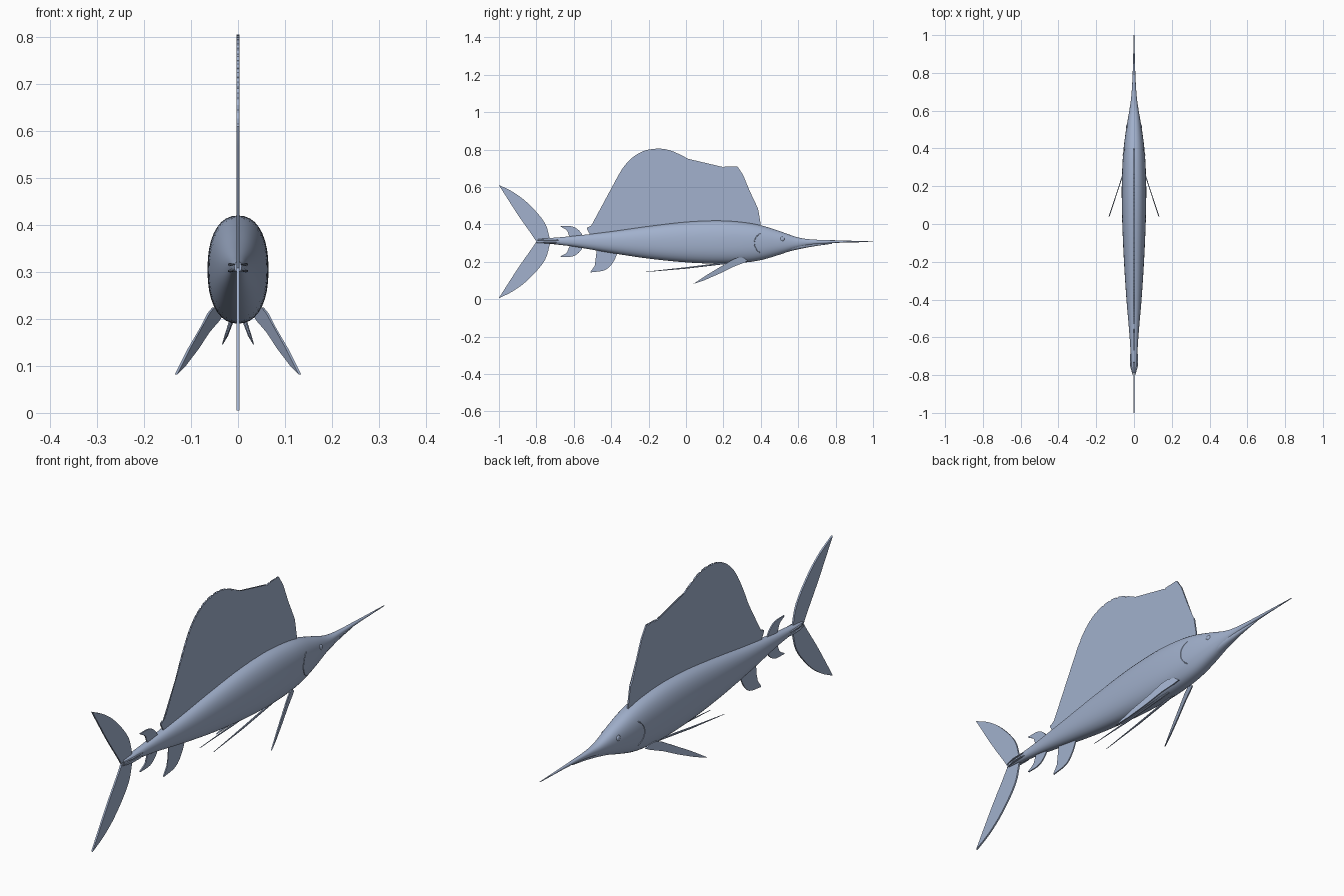
import bpy, bmesh, math
from mathutils import Vector

cube = bpy.data.objects.get("Cube")
if cube:
    bpy.data.objects.remove(cube)

mat = bpy.data.materials.new("slate_blue")
mat.use_nodes = True
COLOR = (0.36, 0.44, 0.61, 1)
mat.diffuse_color = COLOR
mat.node_tree.nodes["Principled BSDF"].inputs["Base Color"].default_value = COLOR


def finish(name, bm, angle=40):
    bmesh.ops.recalc_face_normals(bm, faces=bm.faces[:])
    me = bpy.data.meshes.new(name)
    bm.to_mesh(me)
    bm.free()
    me.materials.append(mat)
    ob = bpy.data.objects.new(name, me)
    bpy.context.collection.objects.link(ob)
    bpy.ops.object.select_all(action='DESELECT')
    ob.select_set(True)
    bpy.context.view_layer.objects.active = ob
    bpy.ops.object.shade_smooth_by_angle(angle=math.radians(angle))
    return ob


def smooth(points, steps):
    """Catmull-Rom curve through the points."""
    pts = [Vector(p) for p in points]
    pts = [pts[0] * 2 - pts[1]] + pts + [pts[-1] * 2 - pts[-2]]
    out = []
    for a, b, c, d in zip(pts, pts[1:], pts[2:], pts[3:]):
        for i in range(steps):
            t = i / steps
            out.append(0.5 * (2 * b + (c - a) * t + (2 * a - 5 * b + 4 * c - d) * t * t
                              + (3 * b - a - 3 * c + d) * t ** 3))
    return out + [pts[-2]]


def loft(name, rings):
    bm = bmesh.new()
    loops = [[bm.verts.new(p) for p in ring] for ring in rings]
    n = len(loops[0])
    for a, b in zip(loops, loops[1:]):
        for i in range(n):
            bm.faces.new((a[i], a[(i + 1) % n], b[(i + 1) % n], b[i]))
    bm.faces.new(loops[0])
    bm.faces.new(loops[-1])
    return finish(name, bm)


def section(half, y, top, bottom, n=36, power=0.88):
    mid, h = (top + bottom) / 2, (top - bottom) / 2
    ring = []
    for i in range(n):
        c, s = math.cos(2 * math.pi * i / n), math.sin(2 * math.pi * i / n)
        ring.append((half * math.copysign(abs(c) ** power, c), y,
                     mid + h * math.copysign(abs(s) ** power, s)))
    return ring


def plate(name, outline, thick=0.005, x_of=lambda y: 0):
    """Thin fin from a (y, z) outline, optionally slanted in x."""
    bm = bmesh.new()
    sides = [[bm.verts.new((x_of(p[0]) + s * thick / 2, p[0], p[1])) for p in outline]
             for s in (-1, 1)]
    a, b = sides
    n = len(a)
    bm.faces.new(a)
    bm.faces.new(b[::-1])
    for i in range(n):
        j = (i + 1) % n
        bm.faces.new((a[i], a[j], b[j], b[i]))
    bmesh.ops.triangulate(bm, faces=[f for f in bm.faces if len(f.verts) > 4])
    return finish(name, bm, 30)


def tube(name, path, radii, n=8, flat=1.0):
    rings = []
    for i, p in enumerate(path):
        d = (path[min(i + 1, len(path) - 1)] - path[max(i - 1, 0)]).normalized()
        u = d.cross(Vector((1, 0, 0))).normalized()
        v = d.cross(u)
        rings.append([p + radii[i] * (u * flat * math.cos(k * math.tau / n)
                                      + v * math.sin(k * math.tau / n)) for k in range(n)])
    return loft(name, rings)


# Body and upper bill: y, half width, top, bottom
stations = [(-0.79, 0.008, 0.322, 0.300), (-0.74, 0.015, 0.326, 0.297),
            (-0.60, 0.023, 0.338, 0.281), (-0.40, 0.040, 0.362, 0.247),
            (-0.20, 0.053, 0.390, 0.217), (0.00, 0.062, 0.413, 0.197),
            (0.17, 0.065, 0.420, 0.190), (0.30, 0.062, 0.412, 0.195),
            (0.40, 0.055, 0.395, 0.209), (0.50, 0.042, 0.364, 0.238),
            (0.60, 0.025, 0.330, 0.272), (0.68, 0.014, 0.319, 0.291),
            (0.80, 0.007, 0.315, 0.301), (1.00, 0.0015, 0.309, 0.306)]
body = smooth([Vector(s) for s in stations], 5)
loft("body", [section(w, y, t, b) for y, w, t, b in body])

# Lower jaw
jaw = smooth([Vector(s) for s in ((0.48, 0.030, 0.290, 0.235), (0.58, 0.021, 0.297, 0.262),
                                  (0.68, 0.010, 0.301, 0.282), (0.78, 0.002, 0.301, 0.296))], 4)
loft("lower_jaw", [section(w, y, t, b, 16) for y, w, t, b in jaw])

# Sail with a scalloped upper edge
crest = smooth([Vector(p) for p in ((0.28, 0.705), (0.20, 0.702), (0.13, 0.698), (0.05, 0.725),
                (-0.08, 0.788), (-0.17, 0.798), (-0.25, 0.775), (-0.32, 0.715),
                (-0.38, 0.615), (-0.45, 0.465), (-0.49, 0.400), (-0.53, 0.375))], 4)
edge = []
for a, b in zip(crest, crest[1:]):
    d = b - a
    out = Vector((d.y, -d.x)).normalized()
    edge += [a, a + d * 0.3 + out * 0.006, a + d * 0.7 + out * 0.006]
edge.append(crest[-1])
sail_front = [(0.40, 0.37), (0.398, 0.41), (0.385, 0.485), (0.372, 0.50),
              (0.34, 0.58), (0.305, 0.665), (0.275, 0.71)]
plate("sail", sail_front + edge[1:] + [(-0.51, 0.34), (-0.3, 0.34), (0, 0.36), (0.2, 0.37)], 0.006)

# Second dorsal fin, rear belly fin and anal fin
lead = smooth([Vector(p) for p in ((-0.545, 0.32), (-0.565, 0.36), (-0.605, 0.388), (-0.67, 0.392))], 4)
trail = smooth([Vector(p) for p in ((-0.67, 0.388), (-0.635, 0.365), (-0.618, 0.32))], 4)
fin = lead + trail
plate("second_dorsal_fin", fin)
plate("second_anal_fin", [(p.x, 0.617 - p.y) for p in fin])
anal = smooth([Vector(p) for p in ((-0.36, 0.27), (-0.385, 0.205), (-0.43, 0.157), (-0.51, 0.143))], 4)
anal += smooth([Vector(p) for p in ((-0.51, 0.147), (-0.482, 0.195), (-0.475, 0.28))], 4)
plate("anal_fin", anal)

# Forked tail
for name, s in (("upper_tail_lobe", 1), ("lower_tail_lobe", -1)):
    lobe = smooth([Vector(p) for p in ((-0.725, 0), (-0.755, 0.10), (-0.84, 0.20), (-0.92, 0.262), (-1, 0.303))], 4)
    lobe += smooth([Vector(p) for p in ((-0.998, 0.298), (-0.90, 0.145), (-0.83, 0.045), (-0.80, 0))], 4)
    plate(name, [(p.x, 0.308 + s * p.y) for p in lobe], 0.007)

# Paired parts
blade = [(0.33, 0.205), (0.31, 0.22), (0.28, 0.224), (0.25, 0.212), (0.20, 0.180), (0.12, 0.135),
         (0.04, 0.082), (0.10, 0.102), (0.18, 0.137), (0.25, 0.172), (0.31, 0.195)]
for label, s in (("left", 1), ("right", -1)):
    plate(label + "_pectoral_fin", blade, 0.005, lambda y: s * (0.145 - 0.33 * y))
    ray = [Vector((s * 0.014, 0.24, 0.196)), Vector((s * 0.024, 0, 0.167)), Vector((s * 0.033, -0.215, 0.146))]
    tube(label + "_pelvic_fin", ray, [0.005, 0.004, 0.001])
    # Tail keels
    for k, z in (("upper", 0.316), ("lower", 0.302)):
        keel = [Vector((s * x, y, z)) for x, y in
                ((0.014, -0.66), (0.017, -0.70), (0.016, -0.75), (0.006, -0.80))]
        tube(f"{label}_{k}_keel", keel, [0.001, 0.005, 0.005, 0.001], 8, 0.6)
    # Gill cover edge, following the body side
    gill = []
    for i in range(13):
        a = math.radians(-60 + 10 * i)
        y = 0.43 - 0.065 * math.cos(a)
        st = min(body, key=lambda q: abs(q[0] - y))
        nxt = body[min(body.index(st) + 1, len(body) - 1)]
        f = (y - st[0]) / (nxt[0] - st[0])
        st = st.lerp(nxt, f)
        z = 0.30 + 0.06 * math.sin(a)
        r = (z - (st[2] + st[3]) / 2) / ((st[2] - st[3]) / 2)
        gill.append(Vector((s * st[1] * math.sqrt(max(0, 1 - abs(r) ** 2.27)) ** 0.88, y, z)))
    tube(label + "_gill_edge", gill, [0.002] * 13, 6)
    # Eye
    bm = bmesh.new()
    bmesh.ops.create_uvsphere(bm, u_segments=16, v_segments=10, radius=0.012)
    for v in bm.verts:
        v.co = Vector((v.co.x * 0.5 + s * 0.036, v.co.y + 0.515, v.co.z + 0.322))
    finish(label + "_eye", bm)
